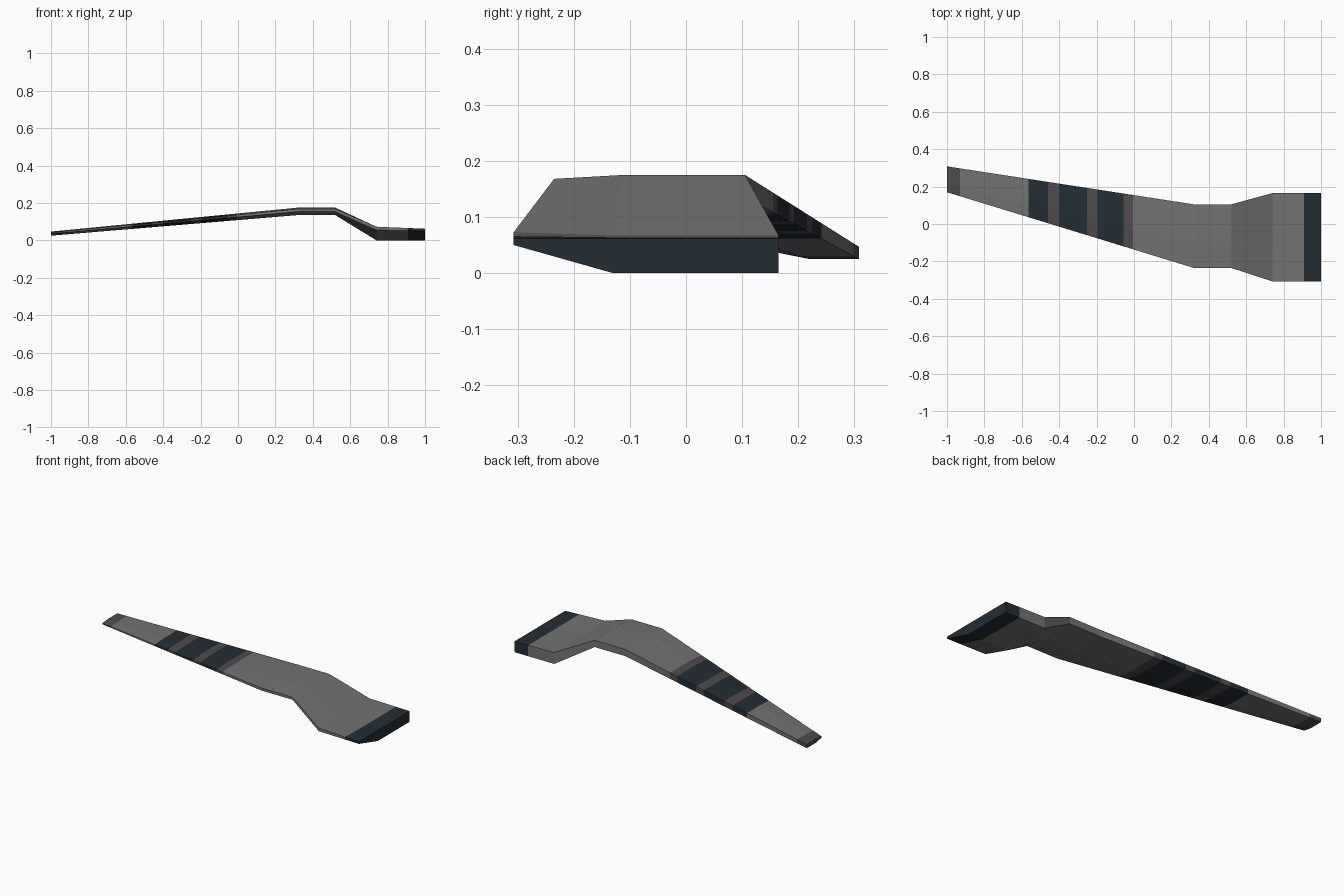
import bpy, bmesh

if "Cube" in bpy.data.objects:
    bpy.data.objects.remove(bpy.data.objects["Cube"])

def mat(name, rgb):
    m = bpy.data.materials.new(name)
    m.diffuse_color = (*rgb, 1)
    m.use_nodes = True
    m.node_tree.nodes["Principled BSDF"].inputs["Base Color"].default_value = m.diffuse_color
    return m

mats = [mat("grey_paint", (0.17, 0.17, 0.17)),
        mat("dark_navy", (0.017, 0.027, 0.036)),
        mat("dull_grey", (0.078, 0.07, 0.073))]

# Stations along the wing: x, y back, y mid, y front,
# z bottom, z top, front edge z bottom, front edge z top
stations = [
    (-1.00, 0.308, 0.22, 0.17, 0.025, 0.047, 0.035, 0.042),
    (0.32, 0.105, -0.11, -0.235, 0.135, 0.175, 0.153, 0.168),
    (0.52, 0.105, -0.11, -0.235, 0.135, 0.175, 0.153, 0.168),
    (0.74, 0.165, -0.13, -0.307, 0.0, 0.067, 0.055, 0.073),
    (1.00, 0.165, -0.13, -0.307, 0.0, 0.062, 0.050, 0.062),
]
# Painted bands: x start, x end, material
bands = [(-1.0, -0.93, 2), (-0.565, -0.46, 1), (-0.46, -0.40, 2),
         (-0.40, -0.25, 1), (-0.25, -0.195, 2), (-0.195, -0.055, 1),
         (-0.055, -0.005, 2), (0.91, 1.0, 1)]

def section(x):
    for a, b in zip(stations, stations[1:]):
        if x <= b[0] + 1e-6:
            t = (x - a[0]) / (b[0] - a[0])
            _, yb, ym, yf, zb, zt, fb, ft = [p + (q - p) * t for p, q in zip(a, b)]
            return [(x, yb, zb), (x, yb, zt), (x, ym, zt),
                    (x, yf, ft), (x, yf, fb), (x, ym, zb)]

def colour(x):
    return next((m for a, b, m in bands if a < x < b), 0)

# Lofted wing, cut at every band edge
xs = sorted({s[0] for s in stations} | {e for b in bands for e in b[:2]})
bm = bmesh.new()
rings = [[bm.verts.new(p) for p in section(x)] for x in xs]
for i in range(len(xs) - 1):
    for k in range(6):
        j = (k + 1) % 6
        f = bm.faces.new((rings[i][k], rings[i][j], rings[i + 1][j], rings[i + 1][k]))
        f.material_index = colour((xs[i] + xs[i + 1]) / 2)
# End caps
bm.faces.new(rings[0]).material_index = 2
bm.faces.new(rings[-1]).material_index = 1
bmesh.ops.recalc_face_normals(bm, faces=bm.faces)

me = bpy.data.meshes.new("wing_panel")
bm.to_mesh(me)
bm.free()
for m in mats:
    me.materials.append(m)
wing = bpy.data.objects.new("wing_panel", me)
bpy.context.collection.objects.link(wing)
